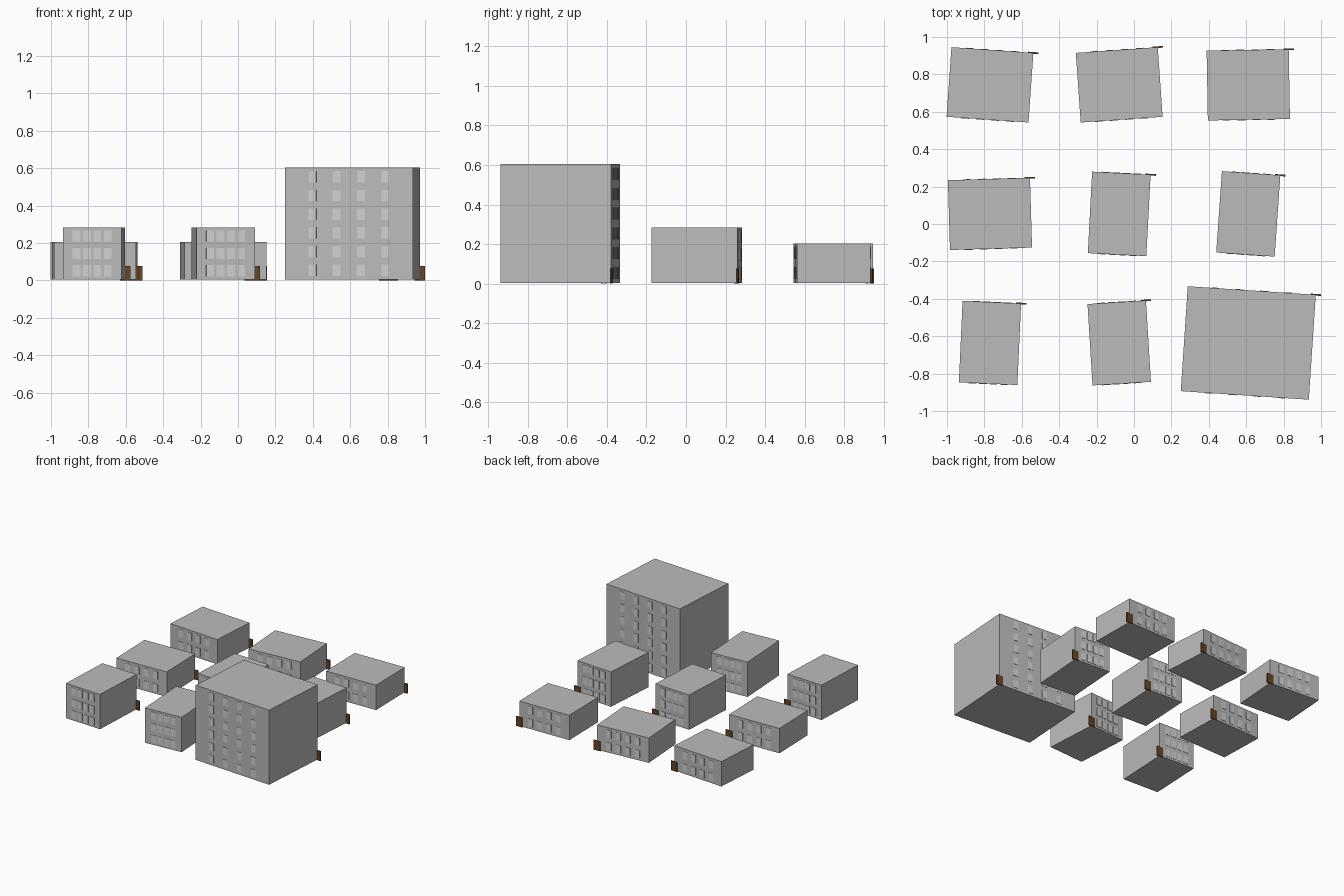
import bpy, bmesh, math
from mathutils import Matrix, Vector

if "Cube" in bpy.data.objects:
    bpy.data.objects.remove(bpy.data.objects["Cube"])


def material(name, rgb):
    m = bpy.data.materials.new(name)
    m.diffuse_color = (*rgb, 1)
    m.use_nodes = True
    m.node_tree.nodes["Principled BSDF"].inputs["Base Color"].default_value = m.diffuse_color
    return m


WALL = material("wall grey", (0.5, 0.5, 0.5))
GLASS = material("window light grey", (0.64, 0.64, 0.64))
WOOD = material("door brown", (0.13, 0.06, 0.02))


def boxes(name, specs, mat, place):
    """One object made of several boxes, each given as (centre, size)."""
    bm = bmesh.new()
    for c, s in specs:
        bmesh.ops.create_cube(bm, size=1, matrix=Matrix.Translation(c) @ Matrix.Diagonal((*s, 1)))
    me = bpy.data.meshes.new(name)
    bm.to_mesh(me)
    bm.free()
    me.materials.append(mat)
    ob = bpy.data.objects.new(name, me)
    ob.matrix_world = place
    bpy.context.collection.objects.link(ob)


BASE = 0.004  # doors reach slightly below the walls


def building(kind, x, y, angle):
    w, d, h, floors = SIZES[kind]
    place = Matrix.Translation((x, y, 0)) @ Matrix.Rotation(math.radians(angle), 4, 'Z')
    # plain block
    boxes(kind + "_walls", [(Vector((0, 0, BASE + h / 2)), (w, d, h))], WALL, place)
    # four window columns on the front and the back
    step, floor = 0.2 * w - 0.007, h / floors
    panes = [(Vector(((i - 1.5) * step, side * d / 2, BASE + (f + 0.5) * floor)), (0.042, 0.005, 0.061))
             for side in (-1, 1) for i in range(4) for f in range(floors)]
    boxes(kind + "_windows", panes, GLASS, place)
    # door centred on the back right corner
    boxes(kind + "_door", [(Vector((w / 2, d / 2, 0.0385)), (0.056, 0.009, 0.077))], WOOD, place)


# width, depth, height, floors
SIZES = {
    "low_house": (0.439, 0.373, 0.20, 2),
    "narrow_house": (0.313, 0.436, 0.28, 3),
    "tower_block": (0.686, 0.562, 0.60, 6),
}
COLS = (-0.77, -0.079, 0.611)
ROWS = (
    (0.744, (("low_house", -4), ("low_house", 4), ("low_house", 1))),
    (0.054, (("low_house", 1.7), ("narrow_house", -3), ("narrow_house", -4))),
    (-0.636, (("narrow_house", -2.6), ("narrow_house", 3.5), ("tower_block", -3.8))),
)
for y, row in ROWS:
    for x, (kind, angle) in zip(COLS, row):
        building(kind, x, y, angle)
